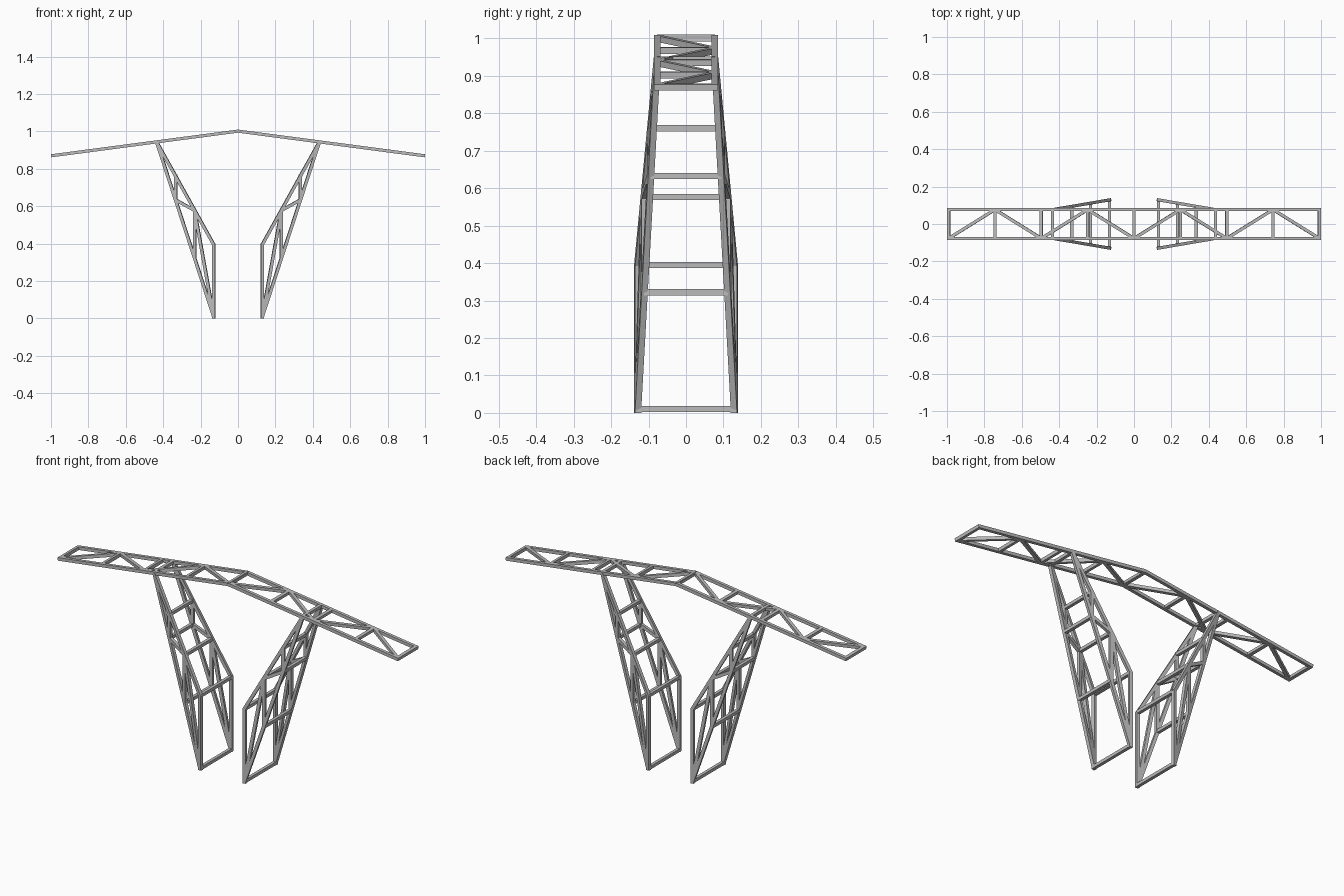
import bpy, bmesh
from mathutils import Vector, Matrix

if "Cube" in bpy.data.objects:
    bpy.data.objects.remove(bpy.data.objects["Cube"])

# One steel grey for the whole frame
steel = bpy.data.materials.new("steel_grey")
steel.use_nodes = True
GREY = (0.5, 0.5, 0.5, 1)
steel.diffuse_color = GREY
steel.node_tree.nodes["Principled BSDF"].inputs["Base Color"].default_value = GREY

T = 0.0165  # bar thickness


def bar(bm, a, b, normal=(0, 0, 1), extend=0.0):
    """Square bar from a to b with two of its faces square to normal."""
    a, b = Vector(a), Vector(b)
    along = (b - a).normalized()
    a, b = a - along * extend, b + along * extend
    side = Vector(normal).cross(along).normalized()
    up = along.cross(side)
    turn = Matrix((along, side, up)).transposed().to_4x4()
    size = Matrix.Diagonal(((b - a).length, T, T, 1))
    bmesh.ops.create_cube(bm, size=1, matrix=Matrix.Translation((a + b) / 2) @ turn @ size)


def finish(name, bm):
    mesh = bpy.data.meshes.new(name)
    bm.to_mesh(mesh)
    bm.free()
    mesh.materials.append(steel)
    bpy.context.collection.objects.link(bpy.data.objects.new(name, mesh))


def roof_z(x):
    return 1.001 - 0.132 * abs(x)


ROOF_Y, ROOF_END = 0.077, 0.991


def build_roof(name, s):
    def point(x, y):
        return (s * x, y, roof_z(x))

    slope = (s * 0.132, 0, 1)
    # Long chords
    chords = bmesh.new()
    for y in (-ROOF_Y, ROOF_Y):
        bar(chords, point(0, y), point(ROOF_END + T / 2, y), slope)
    finish(name + "_roof_chords", chords)
    # Cross bars and zigzag bracing
    web = bmesh.new()
    stops = [ROOF_END * i / 4 for i in range(5)]
    for x in stops:
        bar(web, point(x, -ROOF_Y), point(x, ROOF_Y), slope)
    for i in range(4):
        y = -ROOF_Y if i % 2 == 0 else ROOF_Y
        bar(web, point(stops[i], y), point(stops[i + 1], -y), slope)
    finish(name + "_roof_bracing", web)


# Leg nodes as x and z, from foot to top
FOOT_X, TOP_X = 0.13, 0.435
OUTER = [(FOOT_X, 0.01), (0.232, 0.322), (0.333, 0.633), (TOP_X, roof_z(TOP_X))]
INNER = [(FOOT_X, 0.395), (0.232, 0.577), (0.333, 0.76), OUTER[3]]


def leg_y(x):
    return 0.129 - (x - FOOT_X) * (0.129 - ROOF_Y) / (TOP_X - FOOT_X)


def build_leg(name, s):
    def point(node, f):
        return (s * node[0], f * leg_y(node[0]), node[1])

    for f, face in ((-1, "front"), (1, "back")):
        normal = (s * 0.17, f, 0)
        # Outer chord, upright post and sloping inner chord
        chords = bmesh.new()
        bar(chords, point(OUTER[0], f), point(OUTER[3], f), normal)
        bar(chords, point((FOOT_X, 0), f), point(INNER[0], f), normal)
        bar(chords, point(INNER[0], f), point(INNER[3], f), normal, 0.003)
        finish(f"{name}_leg_{face}_chords", chords)
        # Uprights and diagonals
        web = bmesh.new()
        for a, b in ((OUTER[1], INNER[1]), (OUTER[2], INNER[2]),
                     (OUTER[0], INNER[1]), (INNER[1], OUTER[2])):
            bar(web, point(a, f), point(b, f), normal)
        finish(f"{name}_leg_{face}_bracing", web)

    # Cross bars joining the front and back trusses
    cross = bmesh.new()
    for node in OUTER + INNER[:3]:
        bar(cross, point(node, -1), point(node, 1))
    finish(name + "_leg_cross_bars", cross)


for label, sign in (("left", 1), ("right", -1)):
    build_roof(label, sign)
    build_leg(label, sign)
